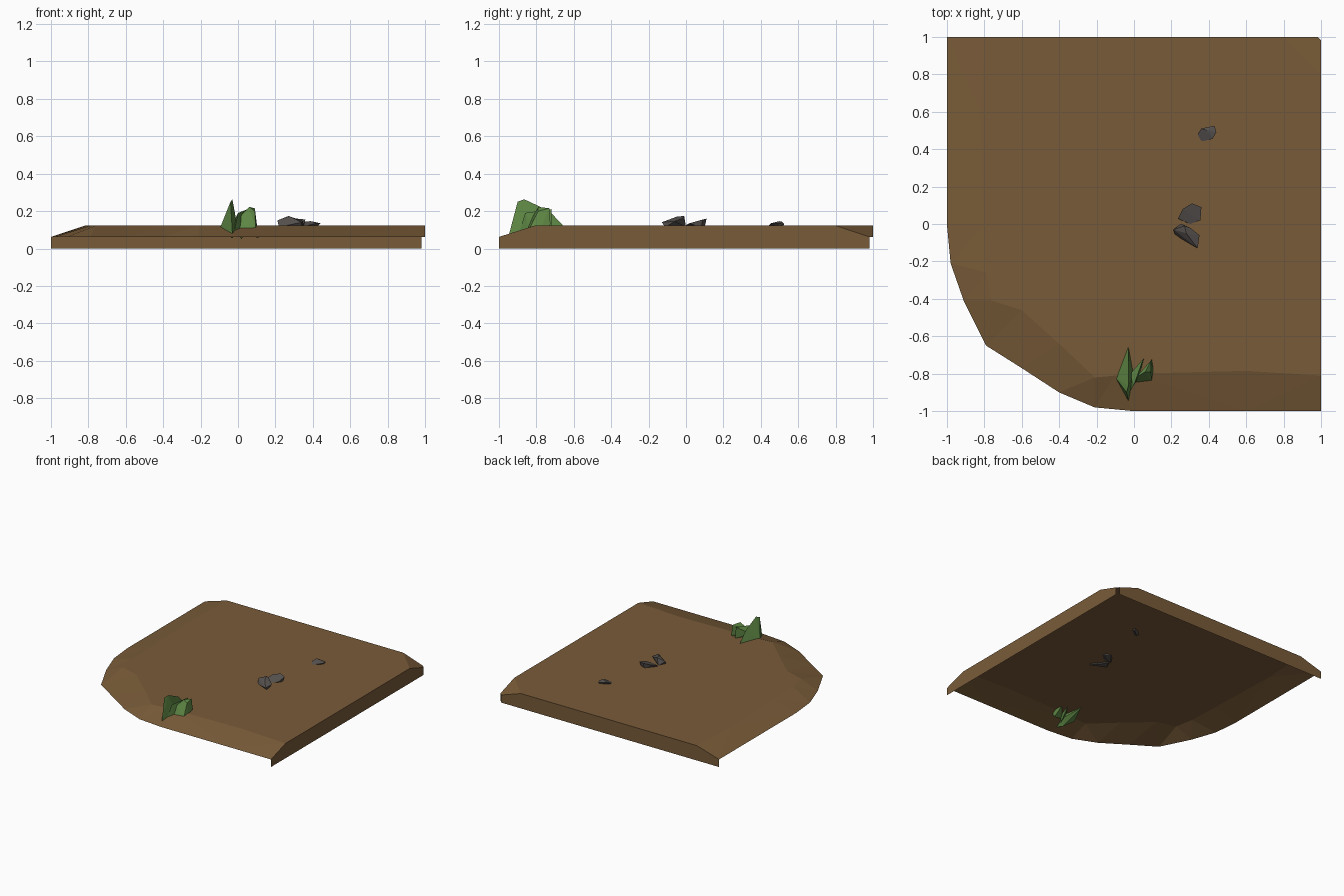
import bpy, bmesh

if "Cube" in bpy.data.objects:
    bpy.data.objects.remove(bpy.data.objects["Cube"])


def material(name, rgb):
    m = bpy.data.materials.new(name)
    m.diffuse_color = (*rgb, 1)
    m.use_nodes = True
    m.node_tree.nodes["Principled BSDF"].inputs["Base Color"].default_value = m.diffuse_color
    return m


soil = material("soil brown", (0.19, 0.105, 0.04))
stone = material("stone grey", (0.095, 0.085, 0.08))
leaf = material("leaf green", (0.115, 0.25, 0.06))


def finish(bm, name, mat):
    me = bpy.data.meshes.new(name)
    bm.to_mesh(me)
    bm.free()
    me.materials.append(mat)
    ob = bpy.data.objects.new(name, me)
    bpy.context.collection.objects.link(ob)
    return ob


def hull(name, mat, points):
    bm = bmesh.new()
    for p in points:
        bm.verts.new(p)
    bmesh.ops.convex_hull(bm, input=bm.verts[:])
    bmesh.ops.delete(bm, geom=[v for v in bm.verts if not v.link_faces], context='VERTS')
    bmesh.ops.recalc_face_normals(bm, faces=bm.faces[:])
    return finish(bm, name, mat)


# Ground shell: low rim and raised ridge, joined by a sloping bank
TOP, LOW = 0.122, 0.062
rim = [(-1, 1), (-1, .6), (-1, 0), (-.98, -.21), (-.91, -.41), (-.79, -.65),
       (-.6, -.77), (-.4, -.9), (-.21, -.98), (0, -1), (.6, -1), (1, -1)]
ridge = [(-.8, 1), (-.82, .6), (-.8, 0), (-.79, -.26), (-.76, -.41), (-.6, -.46),
         (-.4, -.64), (-.21, -.82), (-.1, -.81), (0, -.8), (.6, -.785), (1, -.81)]
bm = bmesh.new()
lo = [bm.verts.new((x, y, LOW)) for x, y in rim]
hi = [bm.verts.new((x, y, TOP)) for x, y in ridge]
for i in range(len(rim) - 1):
    bm.faces.new((lo[i], lo[i + 1], hi[i + 1], hi[i]))

# Top, dipped back right corner, and the two outer walls
ca, cb = bm.verts.new((1, .8, TOP)), bm.verts.new((.8, 1, TOP))
da, db = bm.verts.new((1, .98, LOW)), bm.verts.new((.98, 1, LOW))
bm.faces.new(hi + [ca, cb])
bm.faces.new((ca, da, db, cb))
b = [bm.verts.new(p) for p in ((1, -1, 0), (1, .98, 0), (.98, 1, 0), (-1, 1, 0))]
bm.faces.new((b[0], b[1], da, ca, hi[-1], lo[-1]))
bm.faces.new((b[2], b[3], lo[0], hi[0], cb, db))
bmesh.ops.triangulate(bm, faces=[f for f in bm.faces if len(f.verts) == 4])
finish(bm, "ground", soil)

# Stones
hull("stone_front", stone, [(.21, -.03, .15), (.22, -.06, .115), (.34, -.13, .14),
     (.35, -.06, .145), (.27, -.01, .174), (.30, -.02, .16), (.25, 0, .115),
     (.34, -.11, .115), (.28, -.05, .17)])
hull("stone_middle", stone, [(.235, .03, .13), (.26, .08, .15), (.31, .11, .16),
     (.36, .09, .155), (.355, .02, .135), (.30, 0, .125), (.25, .02, .11),
     (.35, .08, .11), (.31, .1, .115)])
hull("stone_back", stone, [(.34, .48, .13), (.36, .44, .12), (.42, .455, .135),
     (.44, .49, .135), (.43, .525, .13), (.36, .51, .145), (.39, .5, .146),
     (.36, .46, .11), (.42, .51, .11)])

# Plant: three pointed leaf clumps
hull("plant_spear", leaf, [(-.03, -.655, .12), (-.1, -.82, .1), (-.03, -.945, .08),
     (0, -.8, .1), (-.04, -.9, .25), (-.03, -.865, .263), (-.03, -.73, .2),
     (-.03, -.87, .055)])
hull("plant_leaf_middle", leaf, [(-.02, -.89, .09), (.0, -.86, .19), (.05, -.72, .21),
     (.055, -.715, .12), (-.02, -.8, .15), (.03, -.8, .11), (.02, -.83, .05)])
hull("plant_leaf_right", leaf, [(.0, -.85, .1), (.01, -.82, .17), (.06, -.79, .222),
     (.09, -.73, .215), (.095, -.84, .1), (.095, -.725, .13), (.09, -.79, .2),
     (.11, -.8, .055)])
